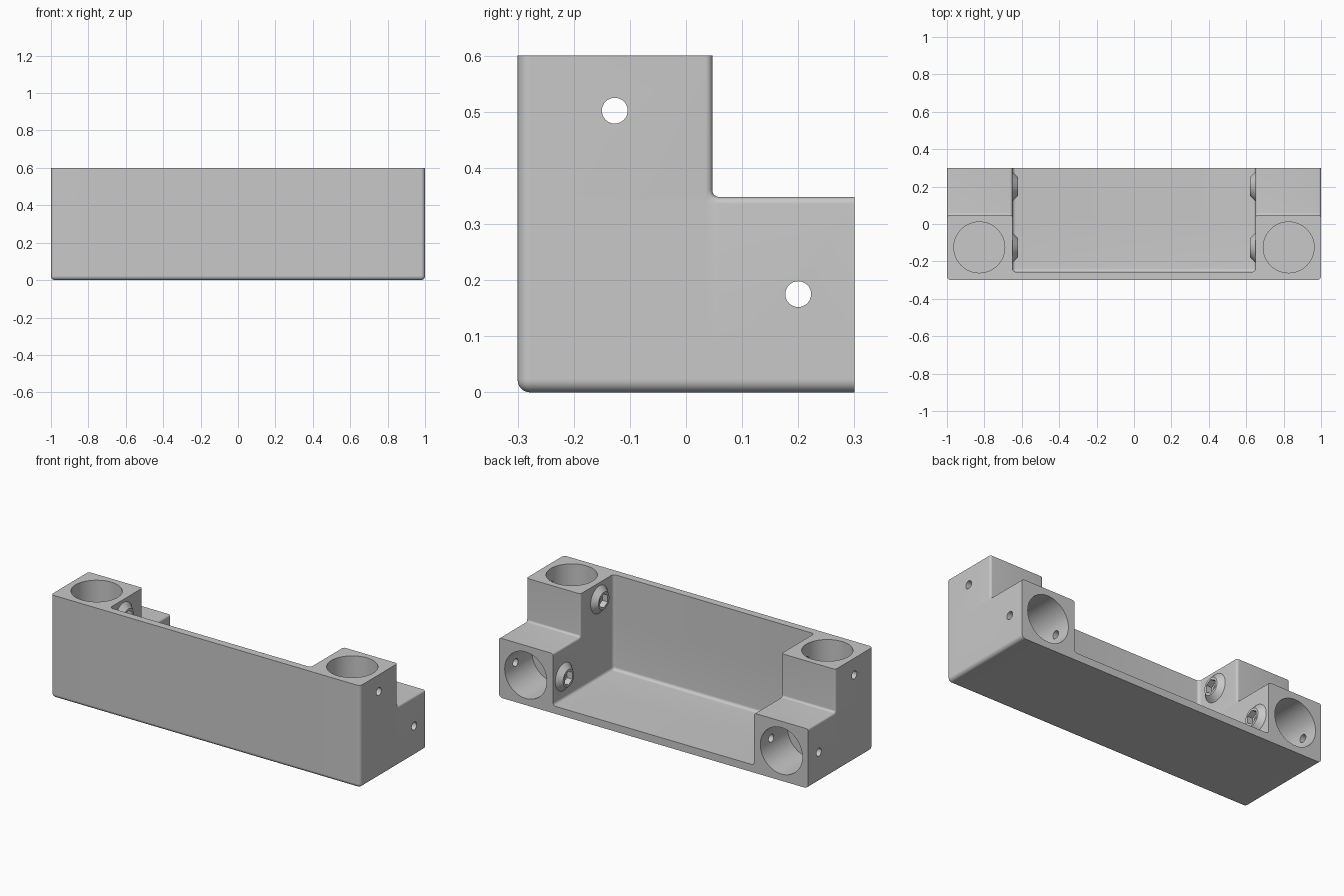
import bpy, bmesh, math
from mathutils import Matrix, Vector

cube = bpy.data.objects.get("Cube")
if cube:
    bpy.data.objects.remove(cube, do_unlink=True)

grey = bpy.data.materials.new("light_grey")
grey.use_nodes = True
grey.diffuse_color = (0.58, 0.58, 0.58, 1)
grey.node_tree.nodes["Principled BSDF"].inputs["Base Color"].default_value = grey.diffuse_color

# Main planes of the bracket
XS = [-1, -0.65, 0.65, 1]
YS = [-0.3, -0.256, 0.047, 0.3]
ZS = [0, 0.044, 0.348, 0.6]
SCREWS = [(-0.127, 0.502), (0.2, 0.175)]


def make_object(name, bm):
    mesh = bpy.data.meshes.new(name)
    bm.to_mesh(mesh)
    bm.free()
    mesh.materials.append(grey)
    obj = bpy.data.objects.new(name, mesh)
    bpy.context.collection.objects.link(obj)
    return obj


def rod(name, start, end, r1, r2=None, sides=64):
    """Cylinder or cone between two points."""
    a, b = Vector(start), Vector(end)
    turn = (b - a).to_track_quat('Z', 'Y').to_matrix().to_4x4()
    bm = bmesh.new()
    bmesh.ops.create_cone(bm, cap_ends=True, segments=sides, radius1=r1,
                          radius2=r1 if r2 is None else r2, depth=(b - a).length,
                          matrix=Matrix.Translation((a + b) / 2) @ turn)
    return make_object(name, bm)


def bake(obj):
    """Apply the modifiers of an object."""
    graph = bpy.context.evaluated_depsgraph_get()
    obj.data = bpy.data.meshes.new_from_object(obj.evaluated_get(graph))
    obj.modifiers.clear()


def combine(obj, tool, operation):
    mod = obj.modifiers.new("combine", 'BOOLEAN')
    mod.operation, mod.solver, mod.object = operation, 'EXACT', tool
    bake(obj)
    bpy.data.objects.remove(tool, do_unlink=True)


# Filled cells: front wall, floor and two stepped end blocks
def filled(i, j, k):
    if not all(0 <= n <= 2 for n in (i, j, k)):
        return False
    return j == 0 or k == 0 or (i != 1 and not (j == 2 and k == 2))


bm = bmesh.new()
verts = {}


def corner(i, j, k):
    if (i, j, k) not in verts:
        verts[i, j, k] = bm.verts.new((XS[i], YS[j], ZS[k]))
    return verts[i, j, k]


for i in range(3):
    for j in range(3):
        for k in range(3):
            # the upper back of the stepped blocks stays open
            if not filled(i, j, k):
                continue
            for axis in range(3):
                for side in (0, 1):
                    near = [i, j, k]
                    near[axis] += 2 * side - 1
                    if filled(*near):
                        continue
                    ring = []
                    for u, v in ((0, 0), (1, 0), (1, 1), (0, 1)):
                        c = [i, j, k]
                        c[axis] += side
                        c[(axis + 1) % 3] += u
                        c[(axis + 2) % 3] += v
                        ring.append(corner(*c))
                    bm.faces.new(ring if side else ring[::-1])
bmesh.ops.dissolve_limit(bm, angle_limit=0.02, verts=bm.verts, edges=bm.edges)
bmesh.ops.recalc_face_normals(bm, faces=bm.faces)

# Rounding: large outside, medium in the tray, small on the steps
weights = bm.edges.layers.float.new("bevel_weight_edge")
for e in bm.edges:
    pts = [v.co for v in e.verts]
    if all(p.z > 0.59 for p in pts) or all(p.y > 0.29 for p in pts):
        continue
    mid = (pts[0] + pts[1]) / 2
    if mid.y < -0.29 or mid.z < 0.01:
        e[weights] = 1.0
    elif mid.y < -0.25 or mid.z < 0.05:
        e[weights] = 0.8
    else:
        e[weights] = 0.56
body = make_object("bracket_body", bm)
bev = body.modifiers.new("rounding", 'BEVEL')
bev.limit_method = 'WEIGHT'
bev.width = 0.05
bev.segments = 8
bake(body)

for s in (-1, 1):
    # Tapered screw bosses on the inner walls
    for y, z in SCREWS:
        combine(body, rod("boss", (s * 0.66, y, z), (s * 0.62, y, z), 0.09, 0.05), 'UNION')
    # Round sockets, one upright and one facing back
    x = s * 0.827
    combine(body, rod("socket", (x, -0.125, 0.7), (x, -0.125, 0.348), 0.136), 'DIFFERENCE')
    combine(body, rod("socket", (x, 0.4, 0.175), (x, 0.047, 0.175), 0.136), 'DIFFERENCE')
    # Hexagonal nut pockets and screw holes
    for y, z in SCREWS:
        combine(body, rod("nut_pocket", (s * 0.6, y, z), (s * 0.655, y, z), 0.04, sides=6),
                'DIFFERENCE')
        combine(body, rod("screw_hole", (s * 0.5, y, z), (s * 1.1, y, z), 0.023, sides=32),
                'DIFFERENCE')

bpy.ops.object.select_all(action='DESELECT')
body.select_set(True)
bpy.context.view_layer.objects.active = body
bpy.ops.object.shade_smooth_by_angle(angle=math.radians(30))
